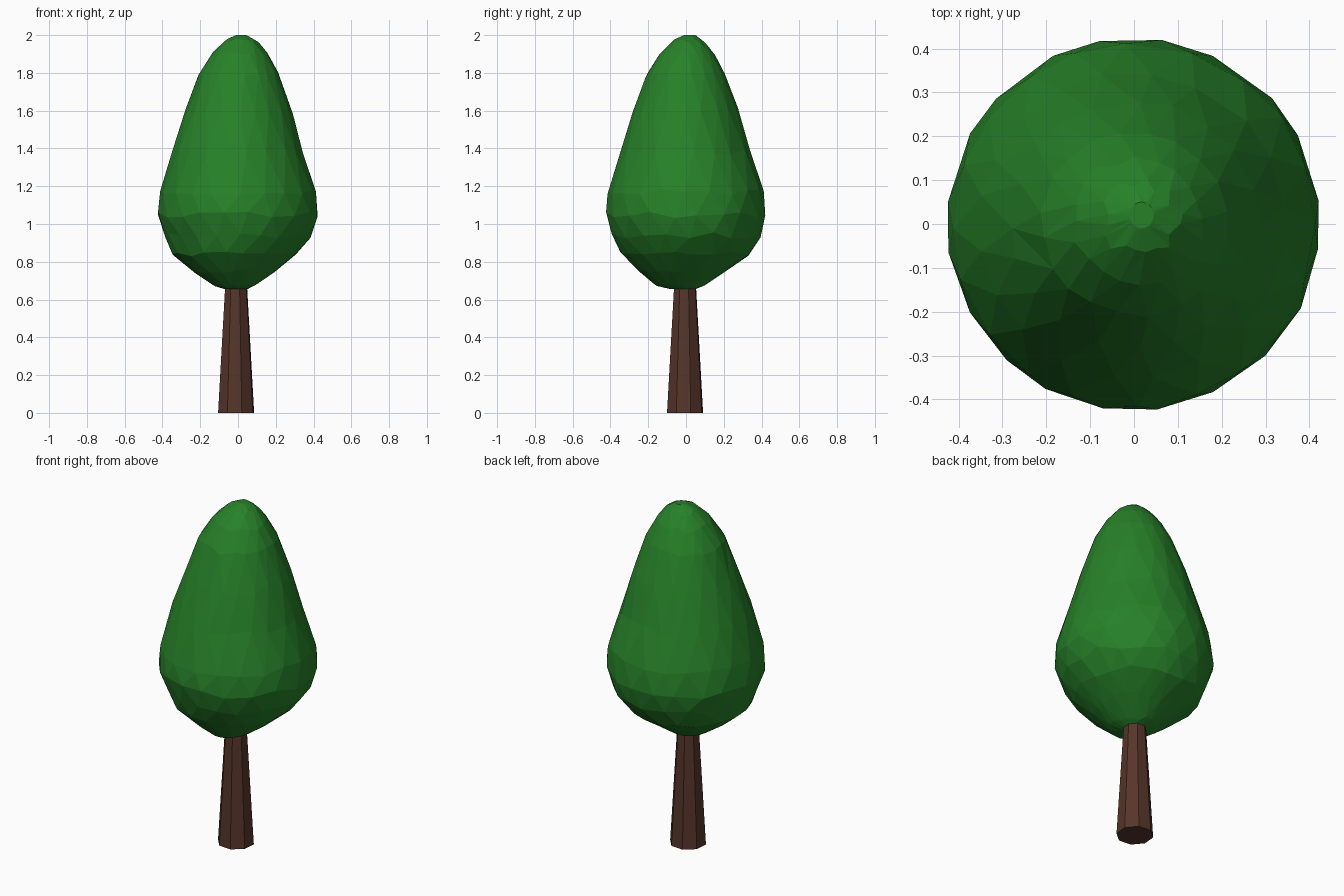
import bpy, bmesh, math, random

if "Cube" in bpy.data.objects:
    bpy.data.objects.remove(bpy.data.objects["Cube"])

random.seed(4)


def material(name, color):
    mat = bpy.data.materials.new(name)
    mat.diffuse_color = (*color, 1)
    mat.use_nodes = True
    mat.node_tree.nodes["Principled BSDF"].inputs["Base Color"].default_value = mat.diffuse_color
    return mat


def loft(name, rings, mat, triangulate=False):
    """Skin a stack of equal-sized point rings and cap both ends."""
    bm = bmesh.new()
    loops = [[bm.verts.new(p) for p in ring] for ring in rings]
    n = len(loops[0])
    for low, high in zip(loops, loops[1:]):
        for i in range(n):
            j = (i + 1) % n
            bm.faces.new((low[i], low[j], high[j], high[i]))
    bm.faces.new(loops[0][::-1])
    bm.faces.new(loops[-1])
    if triangulate:
        bmesh.ops.triangulate(bm, faces=bm.faces)
    bmesh.ops.recalc_face_normals(bm, faces=bm.faces)
    mesh = bpy.data.meshes.new(name)
    bm.to_mesh(mesh)
    bm.free()
    mesh.materials.append(mat)
    obj = bpy.data.objects.new(name, mesh)
    bpy.context.collection.objects.link(obj)
    return obj


# Trunk: tapered octagon, slightly off centre
def trunk_ring(z, r):
    angles = [math.radians(17.5 + 45 * i) for i in range(8)]
    return [(-0.01 + r * math.cos(a), -0.005 + r * math.sin(a), z) for a in angles]


loft("trunk", [trunk_ring(0, 0.1), trunk_ring(0.72, 0.058)],
     material("bark", (0.093, 0.036, 0.023)))

# Foliage: faceted pear; each row is z, min x, max x, min y, max y
profile = [
    (0.655, -0.07, 0.05, -0.08, 0.05),
    (0.675, -0.13, 0.09, -0.16, 0.10),
    (0.75, -0.24, 0.20, -0.25, 0.21),
    (0.84, -0.35, 0.31, -0.34, 0.34),
    (0.94, -0.39, 0.39, -0.39, 0.40),
    (1.05, -0.427, 0.425, -0.425, 0.425),
    (1.17, -0.413, 0.413, -0.413, 0.413),
    (1.38, -0.355, 0.345, -0.35, 0.345),
    (1.60, -0.28, 0.285, -0.28, 0.28),
    (1.79, -0.21, 0.22, -0.21, 0.21),
    (1.90, -0.14, 0.16, -0.14, 0.15),
    (1.97, -0.07, 0.10, -0.07, 0.09),
    (2.00, -0.01, 0.045, -0.01, 0.05),
]
SIDES = 20
rings = []
for k, (z, x0, x1, y0, y1) in enumerate(profile):
    wobble = 0 if k in (0, len(profile) - 1) else 0.018
    ring = []
    for i in range(SIDES):
        a = 2 * math.pi * (i + 0.5 * (k % 2) + random.uniform(-0.15, 0.15)) / SIDES
        # slide each point along the profile so the outline stays the same
        t = random.uniform(-1, 1) * wobble
        nz = profile[min(k + 1, len(profile) - 1)]
        pz = profile[max(k - 1, 0)]
        slope = ((nz[2] - nz[1]) - (pz[2] - pz[1])) / 2 / (nz[0] - pz[0])
        s = t / math.hypot(1, slope)
        r_add = s * slope
        ring.append(((x0 + x1) / 2 + ((x1 - x0) / 2 + r_add) * math.cos(a),
                     (y0 + y1) / 2 + ((y1 - y0) / 2 + r_add) * math.sin(a),
                     z + s))
    rings.append(ring)
loft("foliage", rings, material("leaves", (0.02, 0.22, 0.022)), triangulate=True)
